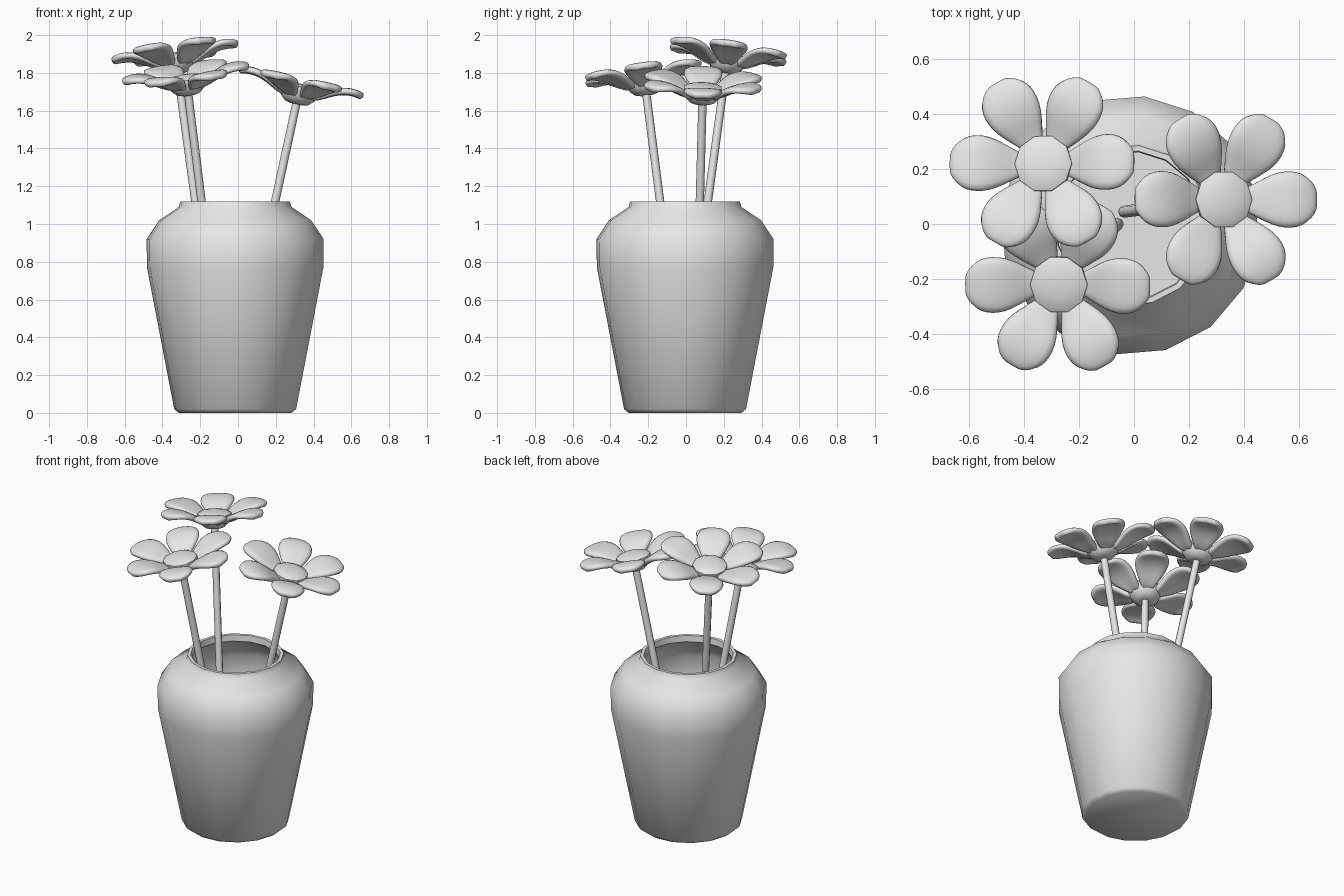
import bpy, bmesh, math
from mathutils import Vector, Matrix

cube = bpy.data.objects.get("Cube")
if cube:
    bpy.data.objects.remove(cube, do_unlink=True)

grey = bpy.data.materials.new("plain grey")
grey.use_nodes = True
grey.diffuse_color = (0.8, 0.8, 0.8, 1)
grey.node_tree.nodes["Principled BSDF"].inputs["Base Color"].default_value = (0.8, 0.8, 0.8, 1)


def finish(bm, name, matrix=Matrix(), sharp=50):
    mesh = bpy.data.meshes.new(name)
    bm.to_mesh(mesh)
    bm.free()
    mesh.materials.append(grey)
    mesh.shade_smooth()
    mesh.set_sharp_from_angle(angle=math.radians(sharp))
    obj = bpy.data.objects.new(name, mesh)
    obj.matrix_world = matrix
    bpy.context.collection.objects.link(obj)
    return obj


def lathe(profile, sides, start=0.0):
    """Revolve (radius, height) points; the first and last rings are capped."""
    bm = bmesh.new()
    rings = []
    for r, z in profile:
        angles = [start + math.tau * i / sides for i in range(sides)]
        rings.append([bm.verts.new((r * math.cos(a), r * math.sin(a), z)) for a in angles])
    for low, high in zip(rings, rings[1:]):
        for i in range(sides):
            j = (i + 1) % sides
            bm.faces.new((low[i], low[j], high[j], high[i]))
    bm.faces.new(rings[0][::-1])
    bm.faces.new(rings[-1])
    bmesh.ops.recalc_face_normals(bm, faces=bm.faces)
    return bm


# Vase: outer wall, rim, then inner wall down to the floor
vase_profile = [
    (0.30, 0.0), (0.325, 0.02), (0.47, 0.77), (0.472, 0.92), (0.405, 1.02),
    (0.30, 1.09), (0.292, 1.12), (0.272, 1.12), (0.268, 1.08), (0.38, 1.0),
    (0.44, 0.91), (0.44, 0.77), (0.30, 0.04),
]
finish(lathe(vase_profile, 16, math.radians(-6.5)), "vase",
       Matrix.Translation((-0.015, -0.005, 0)))

# Petal rows: distance from the centre, half width, height
petal_rows = [
    (0.05, 0.028, -0.06), (0.10, 0.057, -0.045), (0.145, 0.084, -0.018),
    (0.19, 0.103, 0.004), (0.24, 0.108, 0.017), (0.285, 0.1, 0.019),
    (0.32, 0.076, 0.013), (0.345, 0.038, 0.004),
]
# Head: cup below, shallow dome on top
head_profile = [
    (0.035, -0.125), (0.062, -0.118), (0.088, -0.095), (0.105, -0.06),
    (0.105, -0.034), (0.085, -0.024), (0.045, -0.017), (0.01, -0.015),
]


def petals(name, matrix):
    bm = bmesh.new()
    for k in range(6):
        turn = Matrix.Rotation(math.tau * k / 6, 3, 'Z')
        grid = []
        for r, half, z in petal_rows:
            across = [v / 2 for v in range(-2, 3)]
            grid.append([bm.verts.new(turn @ Vector((r, half * v, z - 0.006 * v * v)))
                         for v in across])
        for a, b in zip(grid, grid[1:]):
            for j in range(4):
                bm.faces.new((a[j], b[j], b[j + 1], a[j + 1]))
    obj = finish(bm, name, matrix, 180)
    solid = obj.modifiers.new("thickness", 'SOLIDIFY')
    solid.thickness = 0.036
    solid.offset = -1
    smooth = obj.modifiers.new("rounding", 'SUBSURF')
    smooth.levels = smooth.render_levels = 1


# Flowers: stem foot and head centre; each head faces along its stem
flowers = {
    "back_left": ((-0.08, -0.03, 0.05), (-0.335, 0.225, 1.92)),
    "front_left": ((-0.06, 0.0, 0.05), (-0.278, -0.225, 1.805)),
    "right": ((-0.035, 0.045, 0.05), (0.335, 0.09, 1.757)),
}
for label, (foot, top) in flowers.items():
    foot, top = Vector(foot), Vector(top)
    direction = top - foot
    turn = Vector((0, 0, 1)).rotation_difference(direction).to_matrix().to_4x4()
    length = direction.length - 0.1
    finish(lathe([(0.022, 0), (0.022, length)], 8), label + "_stem",
           Matrix.Translation(foot) @ turn)
    place = Matrix.Translation(top) @ turn
    finish(lathe(head_profile, 10), label + "_flower_centre", place)
    petals(label + "_petals", place)
